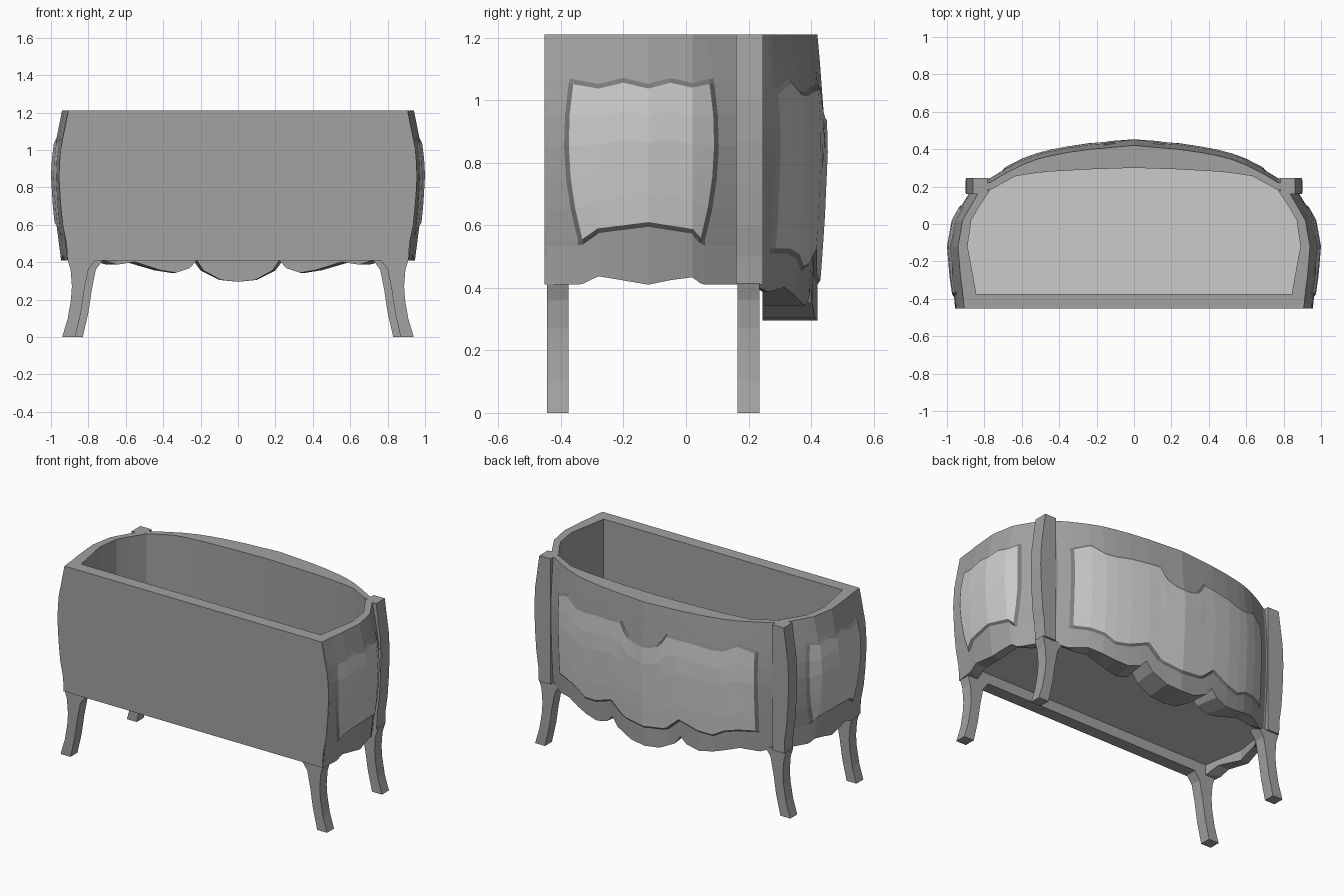
import bpy, bmesh

if "Cube" in bpy.data.objects:
    bpy.data.objects.remove(bpy.data.objects["Cube"])

TOP = 1.21


def grey(name, v):
    m = bpy.data.materials.new(name)
    m.diffuse_color = (v, v, v, 1)
    m.use_nodes = True
    m.node_tree.nodes["Principled BSDF"].inputs["Base Color"].default_value = m.diffuse_color
    return m


frame_mat, panel_mat, edge_mat = grey("frame_grey", .36), grey("panel_grey", .8), grey("edge_grey", .2)


def interp(table, t):
    """Piecewise linear lookup in a list of (key, value) pairs."""
    if t <= table[0][0]:
        return table[0][1]
    for (a, va), (b, vb) in zip(table, table[1:]):
        if t <= b:
            return va + (vb - va) * (t - a) / (b - a)
    return table[-1][1]


def make_object(name, bm, mirror=False, mats=(frame_mat, panel_mat, edge_mat)):
    bmesh.ops.recalc_face_normals(bm, faces=bm.faces)
    mesh = bpy.data.meshes.new(name)
    bm.to_mesh(mesh)
    bm.free()
    for m in mats:
        mesh.materials.append(m)
    ob = bpy.data.objects.new(name, mesh)
    bpy.context.collection.objects.link(ob)
    if mirror:
        ob.modifiers.new("mirror", 'MIRROR').use_axis[0] = True
    return ob


def prism(name, outline, to_point, a, b, mirror=False, mats=(frame_mat,)):
    """Outline extruded between depths a and b."""
    bm = bmesh.new()
    lo = [bm.verts.new(to_point(p, a)) for p in outline]
    hi = [bm.verts.new(to_point(p, b)) for p in outline]
    bm.faces.new(lo)
    bm.faces.new(hi)
    n = len(outline)
    for i in range(n):
        j = (i + 1) % n
        bm.faces.new((lo[i], lo[j], hi[j], hi[i]))
    return make_object(name, bm, mirror, mats)


def along_y(p, d):
    return (p[0], d, p[1])


def along_z(p, d):
    return (p[0], p[1], d)


def wall(name, cols, first, last, outer, inner, low, pan_low, pan_high, mirror=False):
    """Thick curved wall with a raised, wavy-edged panel between columns first..last."""
    bm = bmesh.new()
    rings = []
    for i, t in enumerate(cols):
        zb, pb, pt = (interp(k, t) for k in (low, pan_low, pan_high))
        lev = [pb + 0.015 + (pt - pb - 0.03) * k / 5 for k in range(6)]
        zs = [zb, pb] + lev + [pt, 1.13, TOP]
        edge = -1 if i in (first - 1, first) else 1 if i in (last, last + 1) else 0
        ring = []
        for r, z in enumerate(zs):
            raised = first <= i <= last and 2 <= r <= 7
            ring.append(bm.verts.new(outer(t, z, 0.009 if raised else 0, edge)))
        x, y, y_low = inner(t)
        for p in ((x, y, TOP), (x, y, .487), (x, y_low, .48), (x, y_low, zb)):
            ring.append(bm.verts.new(p))
        rings.append(ring)
    for c, (p, q) in enumerate(zip(rings, rings[1:])):
        n = len(p)
        for i in range(n):
            j = (i + 1) % n
            f = bm.faces.new((p[i], q[i], q[j], p[j]))
            if first <= c < last and 2 <= i < 7:
                f.material_index = 1
            elif first - 1 <= c <= last and 1 <= i <= 7:
                f.material_index = 2
    bm.faces.new(rings[0])
    bm.faces.new(rings[-1])
    return make_object(name, bm, mirror)


# Vertical swell of the sides and of the back
swell = [(0.41, -.045), (0.5, -.04), (0.6, -.02), (0.72, -.008), (0.87, 0),
         (1.0, -.008), (1.06, -.02), (1.21, -.05)]
swell_back = [(0.29, -.026), (0.41, -.026), (0.6, -.012), (0.87, 0), (1.06, -.012), (1.21, -.026)]

# Side walls
side_x = [(-.455, .957), (-.37, .965), (-.28, .978), (-.12, .991), (.02, .966), (.1, .922), (.16, .885)]
side_in = [(-.455, .83), (-.28, .86), (-.12, .89), (.02, .87), (.09, .83), (.16, .77)]
side_low = [(-.37, .41), (-.28, .437), (-.12, .41), (.01, .437), (.09, .41)]
side_pan_low = [(-.37, .535), (-.28, .575), (-.12, .595), (.02, .573), (.09, .535)]
side_pan_high = [(-.37, 1.068), (-.28, 1.052), (-.2, 1.071), (-.12, 1.052), (-.05, 1.071),
                 (.02, 1.055), (.09, 1.07)]


def side_outer(y, z, lift, edge):
    y += edge * max(-.03, .015 - .44 * (z - .87) ** 2)
    return (interp(side_x, y) + interp(swell, z) + lift, y, z)


def side_inner(y):
    yi = -.39 if y < -.43 else .18 if y > .15 else y
    return (interp(side_in, y), yi, yi)


side_cols = [-.445, -.375, -.36, -.28, -.2, -.12, -.05, .02, .075, .09, .16]
wall("side_wall", side_cols, 2, 8, side_outer, side_inner,
     side_low, side_pan_low, side_pan_high, True)

# Bowed, scalloped back wall (tables run outward from the middle)
back_y = [(0, .446), (.24, .425), (.36, .408), (.5, .38), (.63, .33), (.7, .29), (.77, .247), (.84, .24)]
back_in = [(0, .30), (.24, .293), (.5, .28), (.68, .26), (.84, .18)]
back_low = [(0, .295), (.1, .305), (.2, .355), (.24, .41), (.28, .368), (.36, .343), (.45, .357),
            (.63, .41), (.7, .385), (.78, .41)]
back_pan_low = [(0, .41), (.15, .43), (.24, .51), (.36, .465), (.45, .455), (.55, .51), (.69, .51)]
back_pan_high = [(0, .95), (.07, .957), (.12, .985), (.16, 1.05), (.36, 1.04), (.5, 1.02), (.6, 1.07), (.7, 1.03)]


def mirrored(table):
    return [(-k, v) for k, v in reversed(table[1:])] + table


def back_outer(x, z, lift, edge):
    return (x, interp(back_y, abs(x)) + interp(swell_back, z) + lift, z)


def back_inner(x):
    y = interp(back_in, abs(x))
    return (x * .92, y, min(y, .245))


half = [.05, .1, .13, .16, .2, .24, .28, .36, .45, .52, .6, .69, .705, .77, .84]
back_cols = [-x for x in reversed(half)] + [0] + half
n = len(back_cols)
wall("back_wall", back_cols, 3, n - 4, back_outer, back_inner,
     mirrored(back_low), mirrored(back_pan_low), mirrored(back_pan_high))

# Flat front panel with swelling ends
levels = [.41, .5, .6, .72, .87, 1.0, 1.06, TOP]
right = [(.957 + interp(swell, z), z) for z in levels]
prism("front_panel", right + [(-x, z) for x, z in reversed(right)], along_y, -.453, -.375)

# Rear corner posts, square outside and cut back to the inner wall line
post = [(.897 + .7 * interp(swell, z), z) for z in levels]
prism("corner_post", post + [(.783, TOP), (.783, .41)], along_y, .16, .247, True)

# Splayed legs, front and back
leg = [(.94, 0), (.91, .1), (.893, .2), (.888, .27), (.895, .36), (.912, .415),
       (.76, .415), (.80, .36), (.822, .25), (.84, .13), (.87, 0)]
prism("front_leg", leg, along_y, -.445, -.375, True)
prism("back_leg", [(x - .04, z) for x, z in leg], along_y, .165, .235, True)

# Floor inside the walls
rim = [(.84, -.40), (.87, -.28), (.90, -.12), (.88, .02), (.84, .09), (.78, .18),
       (.625, .27), (.46, .29), (.22, .303)]
prism("floor", rim + [(0, .31)] + [(-x, y) for x, y in reversed(rim)], along_z, .475, .495,
      mats=(panel_mat,))
